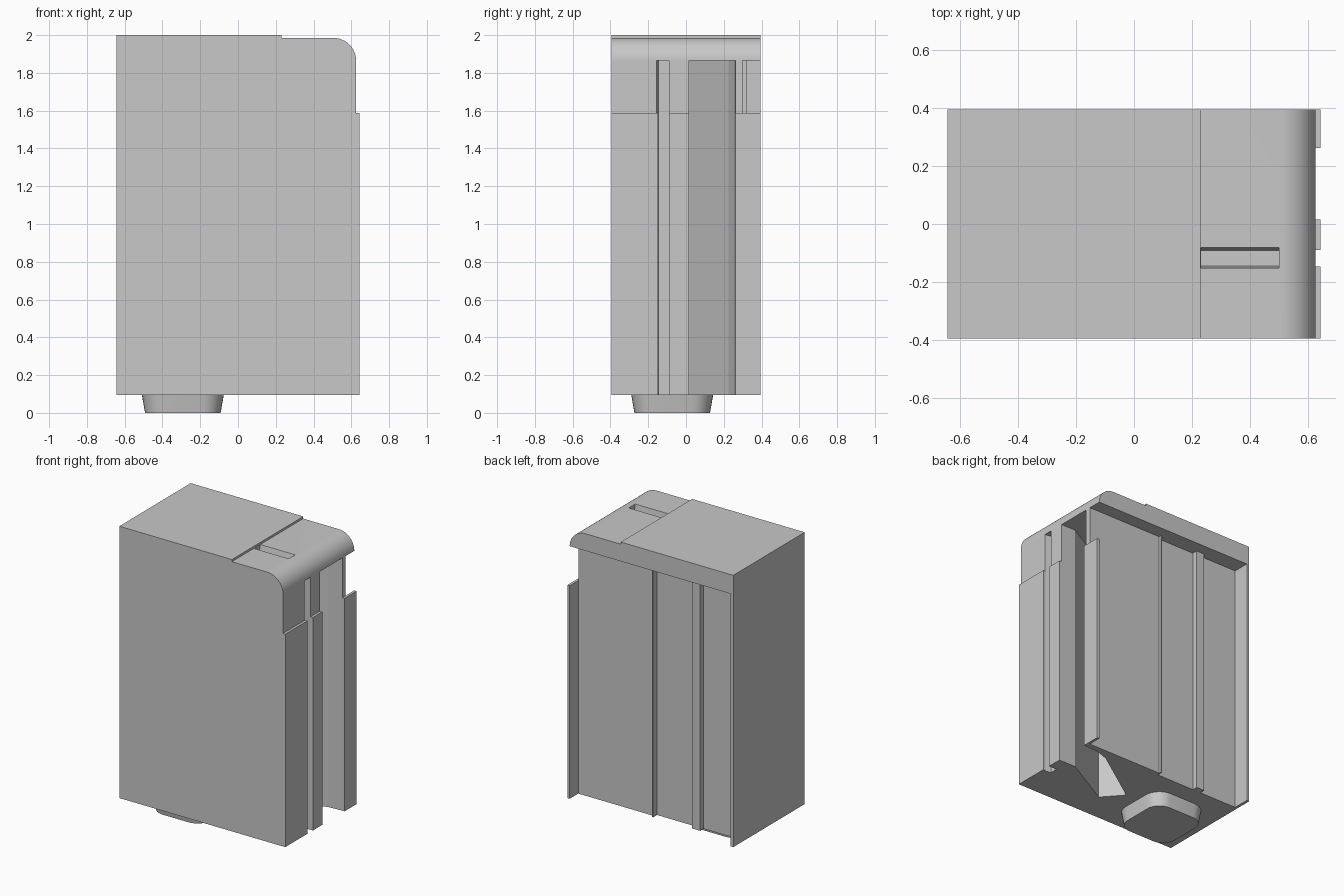
import bpy, bmesh, math

old = bpy.data.objects.get("Cube")
if old:
    bpy.data.objects.remove(old, do_unlink=True)

grey = bpy.data.materials.new("plain_grey")
grey.use_nodes = True
grey.diffuse_color = (0.58, 0.58, 0.58, 1)
grey.node_tree.nodes["Principled BSDF"].inputs["Base Color"].default_value = grey.diffuse_color

X, Y = 0.643, 0.395          # half width and half depth
CORE = 0.625                 # right face of the core, behind the raised strips
BASE, LIP, TOP = 0.096, 1.865, 2.0
PANEL = 0.277                # recessed back panel


def shade(ob):
    bpy.ops.object.select_all(action='DESELECT')
    ob.select_set(True)
    bpy.context.view_layer.objects.active = ob
    bpy.ops.object.shade_smooth_by_angle(angle=math.radians(30))


def add_loft(name, start, end):
    """Solid between two matching outlines."""
    bm = bmesh.new()
    a = [bm.verts.new(p) for p in start]
    b = [bm.verts.new(p) for p in end]
    bm.faces.new(a)
    bm.faces.new(b)
    n = len(a)
    for i in range(n):
        j = (i + 1) % n
        bm.faces.new((a[i], a[j], b[j], b[i]))
    bmesh.ops.recalc_face_normals(bm, faces=bm.faces)
    mesh = bpy.data.meshes.new(name)
    bm.to_mesh(mesh)
    bm.free()
    mesh.materials.append(grey)
    ob = bpy.data.objects.new(name, mesh)
    bpy.context.collection.objects.link(ob)
    return ob


def at_height(plan, z):
    return [(x, y, z) for x, y in plan]


def add_prism(name, plan, z0, z1):
    return add_loft(name, at_height(plan, z0), at_height(plan, z1))


def rect(x0, x1, y0, y1):
    return [(x0, y0), (x1, y0), (x1, y1), (x0, y1)]


# Main body: front block with narrow groove, angled channel, back ribs and end wall
front = [(-X, -Y), (CORE, -Y)]
groove = [(CORE, -0.155), (0.58, -0.145), (0.58, -0.09), (CORE, -0.09)]
channel = [(CORE, 0.015), (0.51, 0.015), (0.14, -0.19), (0.02, -0.055),
           (0.43, 0.225), (0.52, 0.255), (CORE, 0.262)]
thick_panel = [(CORE, 0.3), (0.04, 0.3), (0.04, 0.32), (0.03, 0.32), (0.03, PANEL)]
wide_rib = [(-0.266, PANEL), (-0.266, 0.315), (-0.33, 0.315), (-0.33, PANEL)]
end_wall = [(-X + 0.02, PANEL), (-X + 0.02, Y), (-X, Y)]
add_prism("body", front + groove + channel + thick_panel + wide_rib + end_wall, BASE, LIP)

# Raised strips on the right side
for name, y0, y1 in (("front_strip", -Y, -0.147), ("middle_strip", -0.09, 0.015), ("rear_flange", 0.262, Y)):
    add_prism(name, rect(CORE, X, y0, y1), BASE, 1.588)

# Top cap with a rounded edge and a shallow step
radius, low = 0.12, 1.985
profile = [(-X, LIP)]
for i in range(13):
    t = math.radians(90 * i / 12)
    profile.append((CORE - radius + radius * math.cos(t), low - radius + radius * math.sin(t)))
profile += [(0.229, low), (0.229, TOP), (-X, TOP)]
cap = add_loft("top_cap", [(x, -Y, z) for x, z in profile], [(x, Y, z) for x, z in profile])

# Tapered slot cut into the lower part of the cap
cutter = add_loft("slot_cutter", at_height(rect(0.23, 0.5, -0.144, -0.092), low - 0.045),
                  at_height(rect(0.23, 0.5, -0.152, -0.08), low + 0.002))
cut = cap.modifiers.new("slot", 'BOOLEAN')
cut.operation = 'DIFFERENCE'
cut.object = cutter
shade(cap)
bpy.ops.object.modifier_apply(modifier="slot")
bpy.data.objects.remove(cutter, do_unlink=True)


# Tapered foot with rounded corners
def rounded_square(half, r, z):
    points = []
    for quarter in range(4):
        mid = math.radians(45 + 90 * quarter)
        cx = -0.292 + math.copysign(half - r, math.cos(mid))
        cy = -0.073 + math.copysign(half - r, math.sin(mid))
        for i in range(9):
            t = math.radians(90 * quarter + 90 * i / 8)
            points.append((cx + r * math.cos(t), cy + r * math.sin(t), z))
    return points


shade(add_loft("foot", rounded_square(0.2, 0.1, 0), rounded_square(0.217, 0.117, BASE)))
